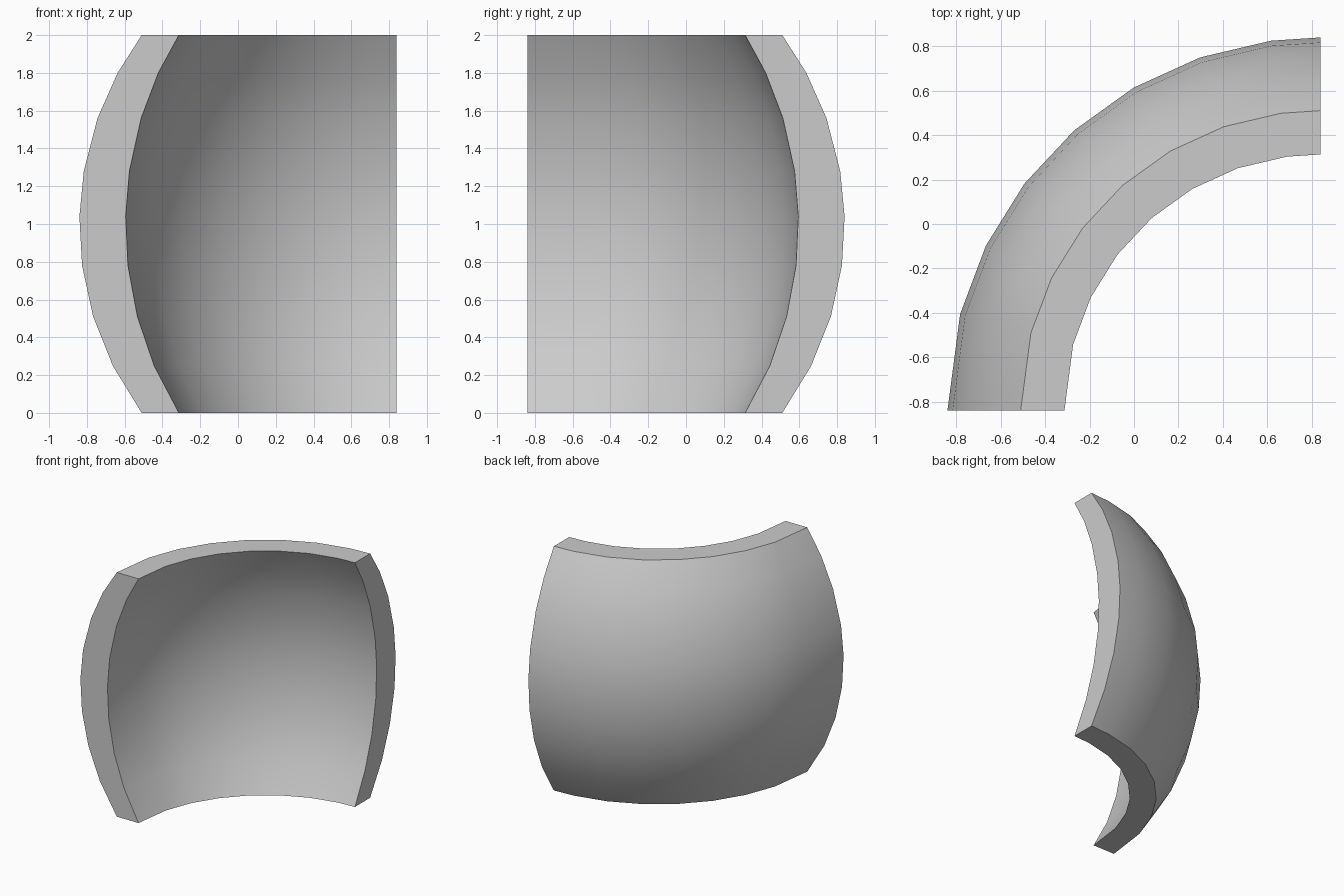
import bpy, bmesh, math

if "Cube" in bpy.data.objects:
    bpy.data.objects.remove(bpy.data.objects["Cube"])

C = 0.84  # both cut faces meet on the vertical axis (C, -C)
ANGLES = [0] + [15 + 11.23 * i for i in range(7)] + [90]
LEVELS = [0, 0.25, 0.51, 0.78, 1.04, 1.28, 1.56, 1.80, 2]


def surface(bm, radius, half_height):
    """Quarter of an ellipsoid wall between z = 0 and z = 2."""
    grid = []
    for z in LEVELS:
        r = radius * math.sqrt(1 - ((z - 1) / half_height) ** 2)
        grid.append([bm.verts.new((C - r * math.cos(math.radians(a)),
                                   -C + r * math.sin(math.radians(a)), z))
                     for a in ANGLES])
    for lo, hi in zip(grid, grid[1:]):
        for i in range(len(ANGLES) - 1):
            bm.faces.new((lo[i], lo[i + 1], hi[i + 1], hi[i]))
    return grid


def border(g):
    return (g[0] + [row[-1] for row in g[1:]] + g[-1][-2::-1]
            + [row[0] for row in g[-2:0:-1]])


# Curved shell: outer sphere, inner ellipsoid, flat rims
bm = bmesh.new()
outer = border(surface(bm, 1.68, 1.68))
inner = border(surface(bm, 1.435, 1.68))
n = len(outer)
for i in range(n):
    j = (i + 1) % n
    bm.faces.new((outer[i], outer[j], inner[j], inner[i]))
bmesh.ops.recalc_face_normals(bm, faces=bm.faces)
mesh = bpy.data.meshes.new("curved_shell")
bm.to_mesh(mesh)
bm.free()
shell = bpy.data.objects.new("curved_shell", mesh)
bpy.context.collection.objects.link(shell)

# Smooth walls, crisp rim edges
bpy.context.view_layer.objects.active = shell
shell.select_set(True)
bpy.ops.object.shade_smooth_by_angle(angle=math.radians(30))
